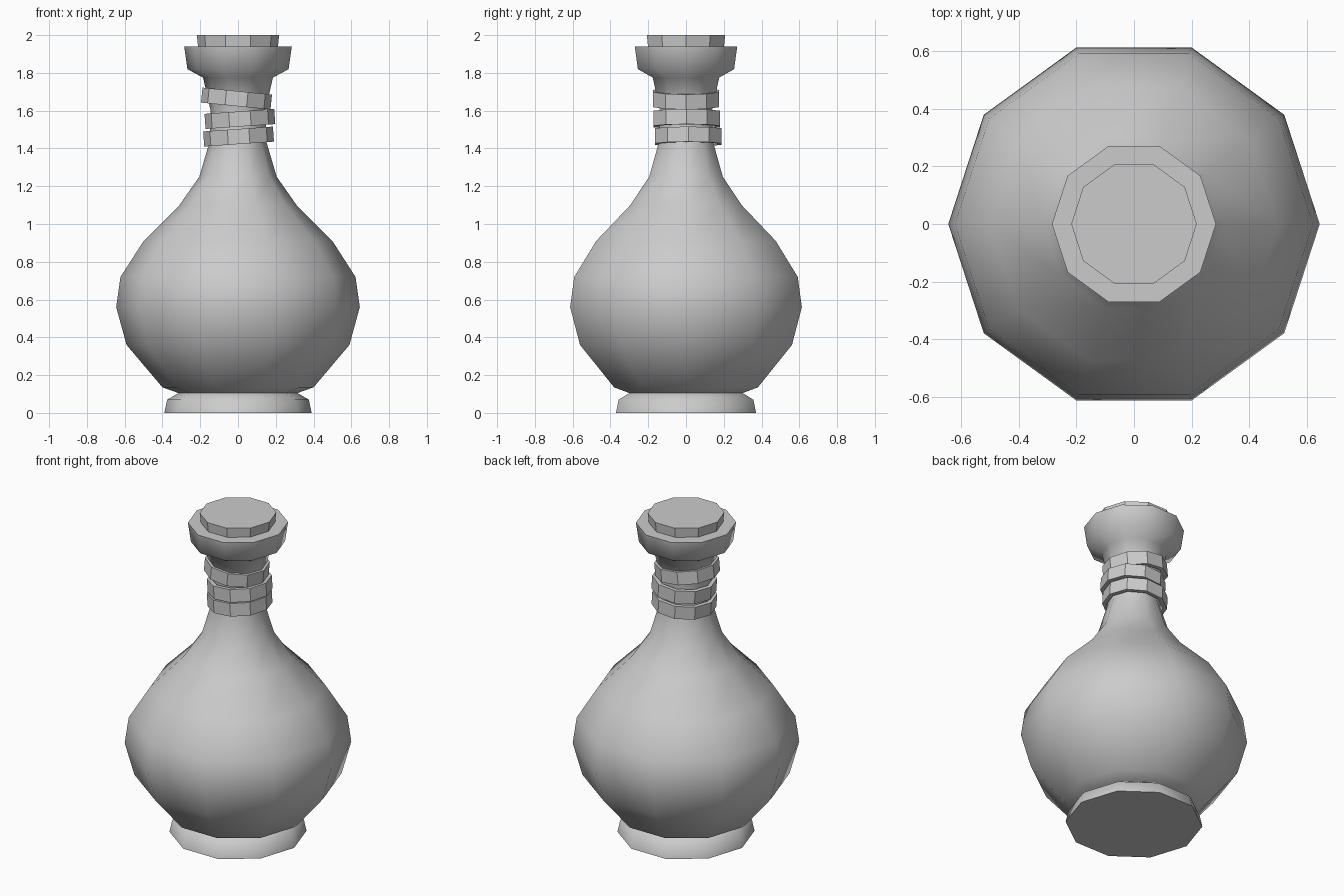
import bpy, bmesh, math
from mathutils import Matrix, Vector

if "Cube" in bpy.data.objects:
    bpy.data.objects.remove(bpy.data.objects["Cube"])

SIDES = 10


def lathe(name, profile, closed=False, smooth=True):
    """Spin a (radius, z) profile into a ten-sided solid."""
    bm = bmesh.new()
    rings = []
    for r, z in profile:
        rings.append([bm.verts.new((r * math.cos(math.tau * i / SIDES),
                                    r * math.sin(math.tau * i / SIDES), z))
                      for i in range(SIDES)])
    pairs = list(zip(rings, rings[1:]))
    if closed:
        pairs.append((rings[-1], rings[0]))
    else:
        bm.faces.new(rings[0][::-1])
        bm.faces.new(rings[-1])
    for a, b in pairs:
        for i in range(SIDES):
            j = (i + 1) % SIDES
            bm.faces.new((a[i], a[j], b[j], b[i]))
    bmesh.ops.recalc_face_normals(bm, faces=bm.faces)
    mesh = bpy.data.meshes.new(name)
    bm.to_mesh(mesh)
    bm.free()
    obj = bpy.data.objects.new(name, mesh)
    bpy.context.collection.objects.link(obj)
    if smooth:
        bpy.ops.object.select_all(action='DESELECT')
        obj.select_set(True)
        bpy.context.view_layer.objects.active = obj
        bpy.ops.object.shade_smooth_by_angle(angle=math.radians(75))
    return obj


# Flask: foot, round belly, neck and flared lip
lathe("flask", [(0.39, 0), (0.375, 0.07), (0.315, 0.105), (0.40, 0.135),
                (0.59, 0.36), (0.645, 0.56), (0.622, 0.72), (0.50, 0.91),
                (0.31, 1.10), (0.205, 1.25), (0.152, 1.43), (0.145, 1.60),
                (0.185, 1.775), (0.268, 1.82), (0.285, 1.94), (0.20, 1.94)])

# Stopper
lathe("stopper", [(0.205, 1.88), (0.218, 2.0)], smooth=False)

# Tilted bands around the neck: centre, tilt slope along x
bands = [(Vector((0.003, 0.012, 1.463)), 0.07),
         (Vector((0.010, 0.003, 1.556)), 0.07),
         (Vector((-0.008, 0.0, 1.664)), -0.10)]
for n, (centre, slope) in enumerate(bands, 1):
    band = lathe(f"neck_band_{n}", [(0.16, -0.04), (0.185, -0.04),
                                    (0.185, 0.04), (0.16, 0.04)],
                 closed=True, smooth=False)
    band.data.transform(Matrix.Translation(centre) @
                        Matrix.Rotation(-math.atan(slope), 4, 'Y'))
